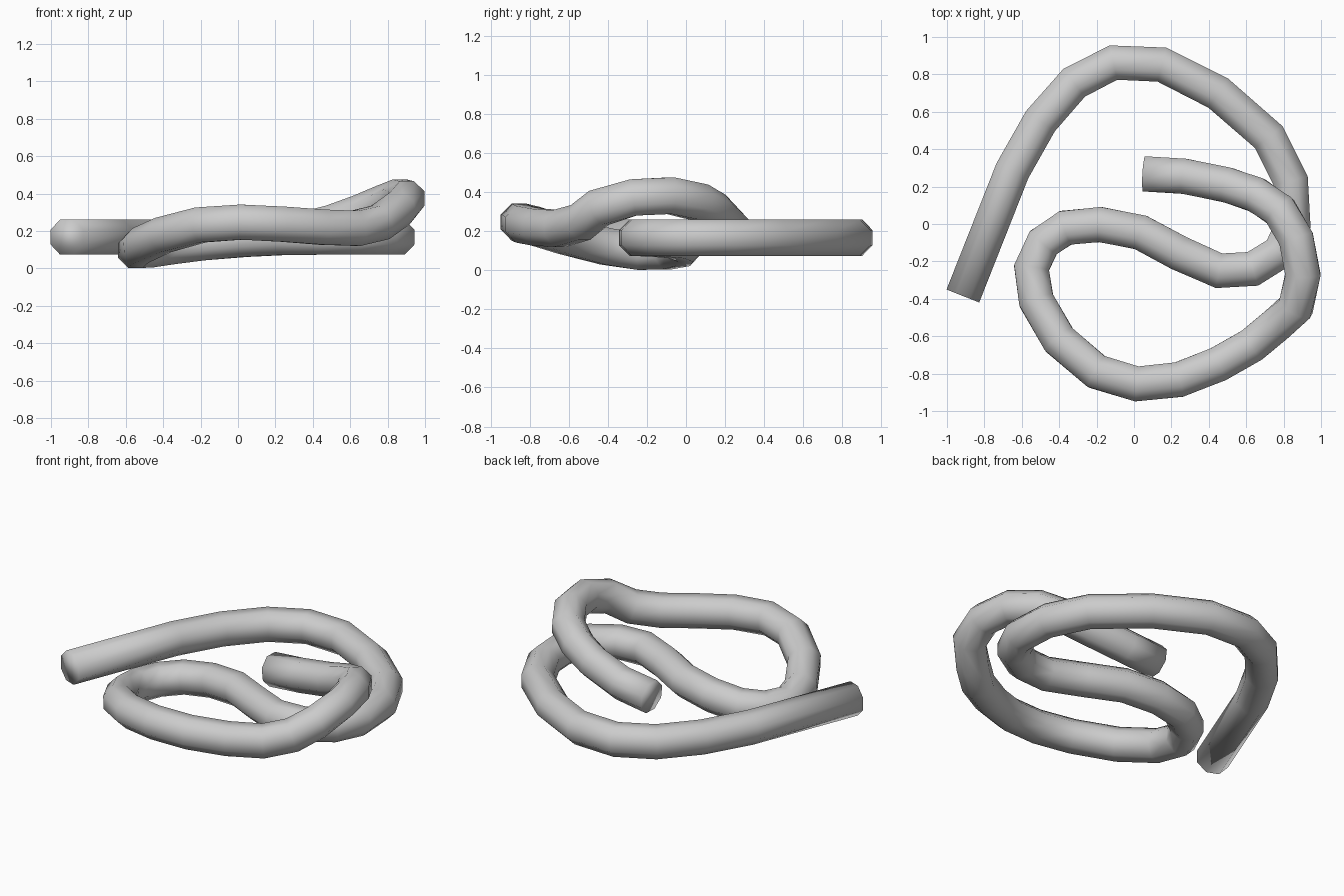
import bpy, bmesh, math
from mathutils import Vector

if "Cube" in bpy.data.objects:
    bpy.data.objects.remove(bpy.data.objects["Cube"])

# Centre line of the looped cord
PATH = [
    (-.915, -.385, .167), (-.65, .285, .167), (-.50, .55, .167), (-.32, .755, .167),
    (-.11, .863, .167), (.15, .852, .167), (.45, .70, .167), (.72, .465, .167),
    (.838, .23, .167), (.852, .0, .167), (.78, -.15, .167), (.635, -.24, .167),
    (.455, -.25, .167), (.24, -.155, .165), (.035, -.045, .155), (-.18, -.003, .137),
    (-.365, -.02, .115), (-.485, -.10, .099), (-.548, -.235, .096), (-.522, -.41, .122),
    (-.40, -.62, .178), (-.20, -.79, .232), (.015, -.855, .247), (.24, -.832, .236),
    (.45, -.75, .220), (.63, -.648, .214), (.76, -.54, .245), (.865, -.445, .320),
    (.903, -.27, .373), (.867, -.08, .382), (.78, .07, .348), (.655, .155, .297),
    (.50, .208, .243), (.27, .255, .190), (.055, .268, .167),
]
SIDES = 8
APOTHEM = 0.094
RADIUS = APOTHEM / math.cos(math.pi / SIDES)


def tube(name, path):
    pts = [Vector(p) for p in path]
    bm = bmesh.new()
    rings = []
    for i, p in enumerate(pts):
        before = (p - pts[i - 1]).normalized() if i else Vector()
        after = (pts[i + 1] - p).normalized() if i < len(pts) - 1 else Vector()
        t = (before + after).normalized()
        side = t.cross(Vector((0, 0, 1))).normalized()
        up = side.cross(t)
        ring = []
        for k in range(SIDES):
            a = 2 * math.pi * (k + .5) / SIDES
            ring.append(bm.verts.new(p + RADIUS * (side * math.cos(a) + up * math.sin(a))))
        rings.append(ring)
    for r, s in zip(rings, rings[1:]):
        for k in range(SIDES):
            n = (k + 1) % SIDES
            bm.faces.new((r[k], r[n], s[n], s[k]))
    # End caps
    bm.faces.new(rings[0])
    bm.faces.new(rings[-1])
    bmesh.ops.recalc_face_normals(bm, faces=bm.faces)
    for f in bm.faces:
        f.smooth = True
    me = bpy.data.meshes.new(name)
    bm.to_mesh(me)
    bm.free()
    ob = bpy.data.objects.new(name, me)
    bpy.context.collection.objects.link(ob)
    return ob


tube("looped_cord", PATH)
